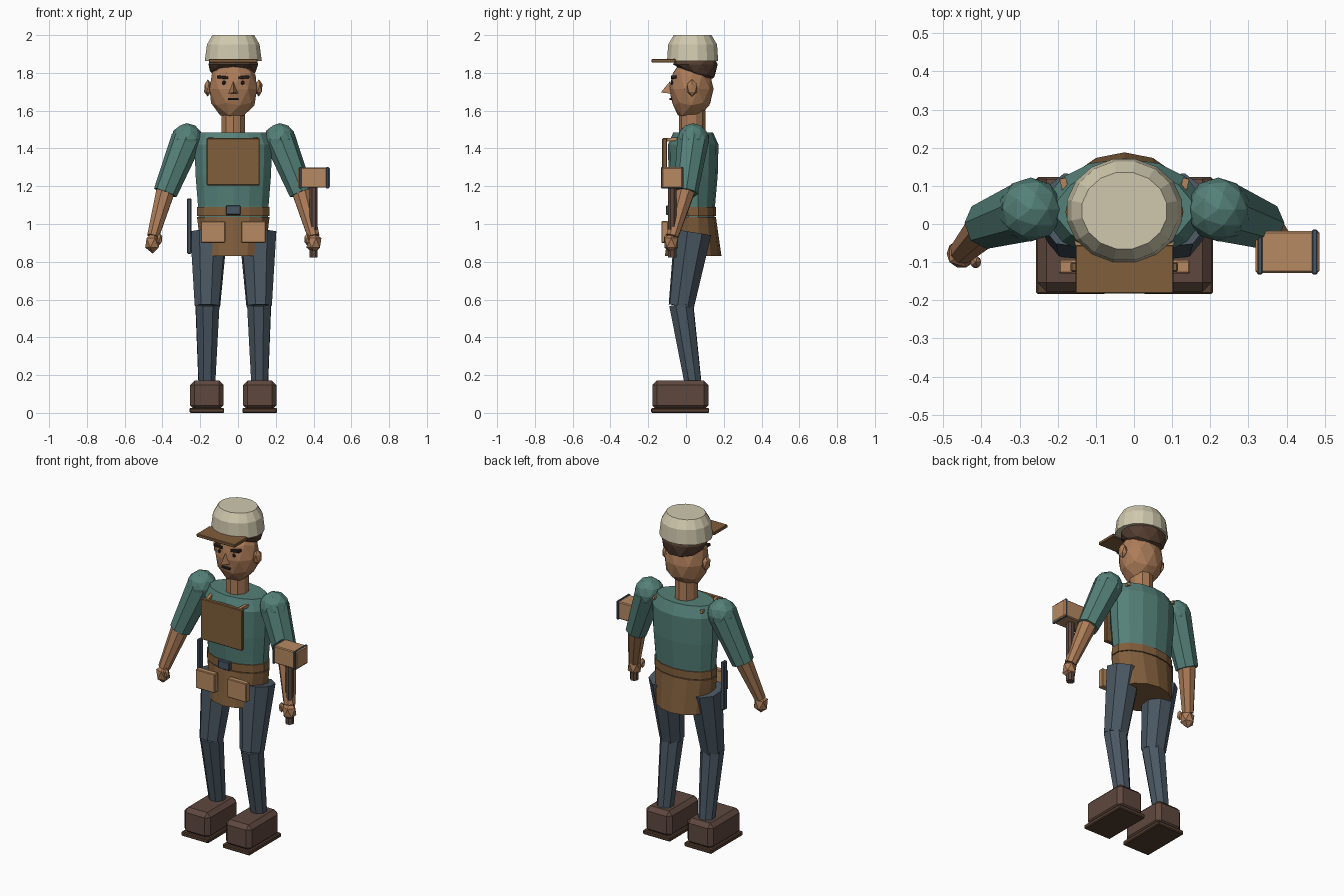
import bpy, bmesh, math
from mathutils import Vector, Matrix

if "Cube" in bpy.data.objects:
    bpy.data.objects.remove(bpy.data.objects["Cube"])

CX, CY = -0.025, 0.038          # body axis


def material(name, r, g, b):
    def lin(c):
        c /= 255
        return c / 12.92 if c <= 0.04045 else ((c + 0.055) / 1.055) ** 2.4
    m = bpy.data.materials.new(name)
    m.diffuse_color = (lin(r), lin(g), lin(b), 1)
    m.use_nodes = True
    m.node_tree.nodes["Principled BSDF"].inputs["Base Color"].default_value = m.diffuse_color
    return m


SHIRT = material("teal_cloth", 84, 128, 120)
DENIM = material("slate_denim", 74, 87, 98)
LEATHER = material("brown_leather", 128, 94, 60)
BOOT = material("boot_brown", 94, 72, 62)
SKIN = material("skin", 172, 124, 88)
TAN = material("tan_wood", 182, 138, 98)
CAP = material("cream_cloth", 208, 201, 174)
HAIR = material("dark_hair", 84, 62, 48)
METAL = material("grey_metal", 72, 86, 100)
DARK = material("near_black", 44, 36, 34)


def finish(name, bm, mat):
    bmesh.ops.recalc_face_normals(bm, faces=bm.faces)
    me = bpy.data.meshes.new(name)
    bm.to_mesh(me)
    bm.free()
    me.materials.append(mat)
    ob = bpy.data.objects.new(name, me)
    bpy.context.collection.objects.link(ob)
    return ob


def box(name, mat, x0, x1, y0, y1, z0, z1, bevel=0.004, roll=0):
    bm = bmesh.new()
    bmesh.ops.create_cube(bm, size=1)
    bmesh.ops.scale(bm, vec=(x1 - x0, y1 - y0, z1 - z0), verts=bm.verts)
    if bevel:
        bmesh.ops.bevel(bm, geom=bm.edges[:], offset=bevel, segments=1, affect='EDGES')
    bm.transform(Matrix.Translation(((x0 + x1) / 2, (y0 + y1) / 2, (z0 + z1) / 2))
                 @ Matrix.Rotation(roll, 4, 'Y'))
    return finish(name, bm, mat)


def loft(name, mat, rings, sides=12, cx=CX, cy=CY):
    """Stack of elliptical rings (z, rx, ry), capped at both ends."""
    bm = bmesh.new()
    loops = []
    for z, rx, ry in rings:
        loops.append([bm.verts.new((cx + rx * math.cos(a), cy + ry * math.sin(a), z))
                      for a in (2 * math.pi * (i + 0.5) / sides for i in range(sides))])
    for lo, hi in zip(loops, loops[1:]):
        for i in range(sides):
            j = (i + 1) % sides
            bm.faces.new((lo[i], lo[j], hi[j], hi[i]))
    bm.faces.new(loops[0])
    bm.faces.new(loops[-1])
    return finish(name, bm, mat)


def limb(name, mat, a, b, r1, r2, sides=8):
    """Tapered prism from point a to point b."""
    a, b = Vector(a), Vector(b)
    d = b - a
    bm = bmesh.new()
    bmesh.ops.create_cone(bm, cap_ends=True, segments=sides, radius1=r1, radius2=r2,
                          depth=d.length)
    bm.transform(Matrix.Translation((a + b) / 2) @ d.to_track_quat('Z', 'Y').to_matrix().to_4x4()
                 @ Matrix.Rotation(math.pi / sides, 4, 'Z'))
    return finish(name, bm, mat)


def ball(name, mat, c, r, sub=2):
    bm = bmesh.new()
    bmesh.ops.create_icosphere(bm, subdivisions=sub, radius=1)
    bm.transform(Matrix.Translation(c) @ Matrix.Diagonal((*r, 1)))
    return finish(name, bm, mat)


# torso, belt and apron
loft("shirt_torso", SHIRT, [(1.0, .188, .112), (1.1, .192, .116), (1.26, .205, .13),
                            (1.42, .21, .134), (1.485, .18, .105)], 14)
loft("belt", LEATHER, [(1.043, .198, .122), (1.09, .198, .122)], 14)
box("belt_buckle", METAL, -.064, .014, -.105, -.08, 1.048, 1.098)
loft("apron_skirt", LEATHER, [(.83, .172, .15), (1.038, .197, .12)], 14)
box("apron_bib", LEATHER, -.166, .115, -.126, -.1, 1.205, 1.455)

# neck and head
loft("neck", SKIN, [(1.46, .066, .07), (1.6, .066, .07)], 10, cy=.032)
head = ball("head", SKIN, (CX, .028, 1.715), (.132, .118, .165))
for v in head.data.vertices:            # flatter chin, pushed a little forward
    if v.co.z < 1.61:
        v.co.z = max(v.co.z, 1.562)
        v.co.y -= .012
hair = ball("hair", HAIR, (CX, .05, 1.845), (.138, .118, .082))
for v in hair.data.vertices:            # hairline drops toward the nape
    if v.co.z < 1.845:
        v.co.z += (.05 - v.co.y) * .3

# cap
loft("cap_crown", CAP, [(1.862, .154, .138), (1.95, .142, .132), (2.0, .113, .102)], 16, cy=.035)
box("cap_brim", LEATHER, CX - .129, CX + .129, -.182, -.055, 1.855, 1.874, .003)

# face
bm = bmesh.new()
nose = [bm.verts.new((CX + x, y, z)) for x, y, z in
        ((0, -.085, 1.755), (-.028, -.075, 1.69), (.028, -.075, 1.69), (0, -.134, 1.696))]
for f in ((0, 1, 3), (0, 3, 2), (1, 2, 3), (0, 2, 1)):
    bm.faces.new([nose[i] for i in f])
finish("nose", bm, SKIN)
box("mouth", DARK, CX - .028, CX + .028, -.088, -.06, 1.656, 1.668, .002)

for s, side in ((-1, "left"), (1, "right")):
    def p(x, y, z):
        return (CX + s * x, y, z)

    def mbox(name, mat, x, hw, *rest, **kw):
        return box(f"{side}_{name}", mat, CX + s * x - hw, CX + s * x + hw, *rest, **kw)

    # eye, brow, ear
    ball(f"{side}_eye", DARK, p(.05, -.074, 1.748), (.012, .009, .012), 1)
    mbox("brow", DARK, .057, .029, -.08, -.05, 1.769, 1.784, bevel=.002, roll=-s * .1)
    ball(f"{side}_ear", SKIN, p(.135, .032, 1.72), (.022, .032, .046), 1)

    # apron strap and pouch
    limb(f"{side}_strap", TAN, p(.105, -.118, 1.445), p(.162, .12, 1.462), .012, .012, 4)
    mbox("pouch", TAN, .107, .065, -.13, -.095, .9, 1.015)

    # arm
    ball(f"{side}_shoulder", SHIRT, p(.246, .038, 1.45), (.084, .084, .084))
    limb(f"{side}_sleeve", SHIRT, p(.246, .038, 1.45), p(.36, -.002, 1.165), .084, .064)
    limb(f"{side}_forearm", SKIN, p(.356, 0, 1.185), p(.425, -.072, .935), .054, .034)
    ball(f"{side}_hand", SKIN, p(.427, -.078, .9), (.044, .042, .056), 1)
    ball(f"{side}_thumb", SKIN, p(.39, -.1, .92), (.016, .018, .032), 1)

    # leg
    limb(f"{side}_thigh", DENIM, p(.13, .036, .955), p(.137, -.025, .565), .102, .07)
    limb(f"{side}_shin", DENIM, p(.137, -.025, .575), p(.14, .036, .165), .068, .048)

    # boot
    mbox("boot", BOOT, .14, .088, -.178, .118, .015, .172, bevel=.024)
    mbox("sole", HAIR, .14, .092, -.184, .123, 0, .026, bevel=.005)

# mallet in the right hand
limb("mallet_handle", BOOT, (.4, -.072, .822), (.4, -.072, 1.21), .024, .024)
box("mallet_head", TAN, .318, .486, -.128, -.018, 1.192, 1.298, .005)
for x in (.33, .474):
    box("mallet_band", METAL, x - .007, x + .007, -.132, -.014, 1.188, 1.302, .003)

# ruler at the left hip
box("hip_ruler", METAL, -.269, -.247, -.018, .018, .842, 1.135, .004)
